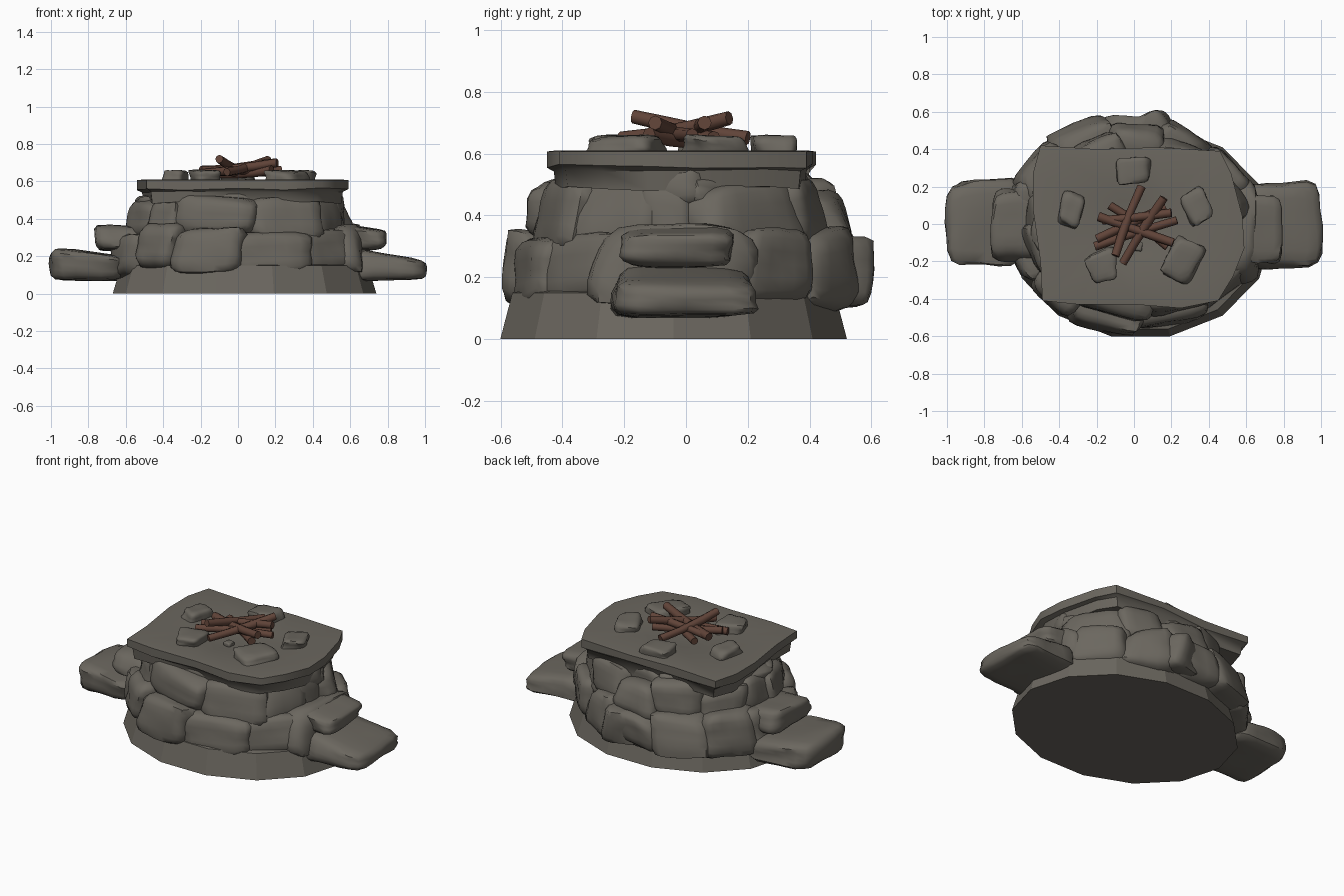
import bpy, bmesh, math, random
from mathutils import Vector, Matrix, noise

random.seed(5)
if "Cube" in bpy.data.objects:
    bpy.data.objects.remove(bpy.data.objects["Cube"])


def material(name, color):
    m = bpy.data.materials.new(name)
    m.use_nodes = True
    m.diffuse_color = (*color, 1)
    m.node_tree.nodes["Principled BSDF"].inputs["Base Color"].default_value = (*color, 1)
    return m


STONE = material("grey stone", (0.147, 0.135, 0.114))
WOOD = material("brown wood", (0.118, 0.057, 0.04))


def finish(bm, name, mat, angle=None):
    bmesh.ops.recalc_face_normals(bm, faces=bm.faces)
    me = bpy.data.meshes.new(name)
    bm.to_mesh(me)
    bm.free()
    me.materials.append(mat)
    ob = bpy.data.objects.new(name, me)
    bpy.context.collection.objects.link(ob)
    if angle:
        bpy.ops.object.select_all(action='DESELECT')
        ob.select_set(True)
        bpy.context.view_layer.objects.active = ob
        bpy.ops.object.shade_smooth_by_angle(angle=math.radians(angle))
    return ob


def stone(name, center, size, yaw=0, lean=0, rough=0.28, power=5, taper=0):
    """Pillowy block with randomly pulled corners; taper thins it toward its +x end."""
    bm = bmesh.new()
    bmesh.ops.create_cube(bm, size=2)
    bmesh.ops.subdivide_edges(bm, edges=bm.edges[:], cuts=5, use_grid_fill=True)
    corners = {(i, j, k): Vector([random.uniform(-rough, rough * 0.7) * s for s in (i, j, k)])
               for i in (-1, 1) for j in (-1, 1) for k in (-1, 1)}
    seed = Vector([random.uniform(0, 50) for _ in range(3)])
    half = Vector(size) / 2
    place = (Matrix.Translation(center) @ Matrix.Rotation(yaw, 4, 'Z')
             @ Matrix.Rotation(lean, 4, 'X'))
    for v in bm.verts:
        p = v.co.copy()
        q = p / sum(abs(c) ** power for c in p) ** (1 / power)
        for key, pull in corners.items():
            w = math.prod((1 + s * c) / 2 for s, c in zip(key, p))
            q += pull * w
        q *= 1 + 0.1 * noise.noise(p * 1.2 + seed)
        if taper:
            q.z = (q.z + 1) * (1 - taper * (1 + q.x) / 2) - 1
        v.co = place @ Vector(a * b for a, b in zip(q, half))
    return finish(bm, name, STONE, 50)


def loft(name, rings, mat, angle=None):
    """Skin a stack of equal-count rings and cap both ends."""
    bm = bmesh.new()
    loops = [[bm.verts.new(p) for p in ring] for ring in rings]
    n = len(loops[0])
    for a, b in zip(loops, loops[1:]):
        for i in range(n):
            j = (i + 1) % n
            bm.faces.new((a[i], a[j], b[j], b[i]))
    bm.faces.new(loops[0][::-1])
    bm.faces.new(loops[-1])
    return finish(bm, name, mat, angle)


def ellipse(rx, ry, z, n=14):
    return [(0.035 + rx * math.cos(math.tau * i / n),
             -0.04 + ry * math.sin(math.tau * i / n), z) for i in range(n)]


# Tapered foundation with a narrower core behind the wall stones
loft("foundation", [ellipse(0.705, 0.575, 0), ellipse(0.66, 0.535, 0.15),
                    ellipse(0.53, 0.43, 0.17), ellipse(0.47, 0.36, 0.5)], STONE)


# Courses of wall stones, each stone filling the span between two angles
def course(name, angles, rx, ry, z0, z1, depth, lean, cy=0):
    for k, (a, b) in enumerate(zip(angles, angles[1:] + [angles[0] + 360])):
        a, b = math.radians(a), math.radians(b)
        p = Vector((rx * math.cos(a), ry * math.sin(a), 0))
        q = Vector((rx * math.cos(b), ry * math.sin(b), 0))
        m = (a + b) / 2
        rim = Vector((rx * math.cos(m), ry * math.sin(m), 0))
        along = q - p
        out = Vector((along.y, -along.x, 0)).normalized()
        c = rim - out * (depth / 2 + random.uniform(-0.01, 0.015))
        c.y += cy
        c.z = (z0 + z1) / 2 + random.uniform(-0.02, 0.02)
        stone(f"{name}_{k + 1}", c, (along.length * 1.16, depth, z1 - z0),
              math.atan2(along.y, along.x) + random.uniform(-0.1, 0.1), lean)


course("lower_wall_stone", [-28, 22, 52, 78, 104, 130, 158, 187, 213, 237, 271, 302],
       0.675, 0.575, 0.085, 0.345, 0.26, -0.12)
course("middle_wall_stone", [-17, 3, 48, 74, 100, 130, 158, 185, 214, 234, 275, 312],
       0.59, 0.505, 0.265, 0.505, 0.25, -0.2)
course("upper_wall_stone", [10, 55, 100, 145, 190, 235, 280, 325],
       0.54, 0.4, 0.42, 0.55, 0.2, 0, -0.02)

# Stepping stones on both sides
stone("right_step", (-0.79, 0.01, 0.16), (0.44, 0.46, 0.18), 0, 0, 0.13, 6, 0.3)
stone("right_upper_step", (-0.64, 0, 0.3), (0.26, 0.38, 0.15), 0, 0, 0.15, 6, 0.1)
stone("left_step", (0.79, -0.01, 0.165), (0.44, 0.47, 0.18), 0, 0, 0.13, 6, 0.4)
stone("left_upper_step", (0.66, -0.02, 0.3), (0.25, 0.37, 0.14), 0, 0, 0.15, 6, 0.2)
stone("back_boulder", (0.11, 0.47, 0.21), (0.24, 0.24, 0.24), 0.5)

# Table slab with stepped edge and shallow fire hollow
outline = [(-.5, .42), (-.2, .40), (.12, .41), (.46, .39), (.52, .27), (.58, .04),
           (.59, -.13), (.53, -.28), (.45, -.41), (.25, -.45), (0, -.43), (-.3, -.43),
           (-.49, -.41), (-.50, -.2), (-.54, .08), (-.54, .27)]


def slab_ring(scale, z, wobble=0.0):
    return [(x * scale, y * scale, z + random.uniform(-wobble, wobble)) for x, y in outline]


def hollow_ring(r, z):
    return [(r * math.cos(t), r * math.sin(t) - 0.02, z)
            for t in (math.atan2(y, x) for x, y in outline)]


loft("table_slab", [slab_ring(0.82, 0.49), slab_ring(0.935, 0.485, 0.01),
                    slab_ring(0.95, 0.545, 0.006), slab_ring(1, 0.56, 0.008),
                    slab_ring(1, 0.607), slab_ring(0.94, 0.61),
                    hollow_ring(0.24, 0.61), hollow_ring(0.16, 0.595)], STONE, 50)

# Hearth stones around the fire
for k, (x, y, w, d, yaw) in enumerate([(-.33, .08, .13, .18, -.2), (0, .28, .21, .14, .1),
                                       (.33, .1, .16, .18, .5), (.26, -.2, .17, .21, -.5),
                                       (-.17, -.23, .17, .17, .3), (.02, -.12, .05, .05, 0)]):
    height = 0.08 if w > 0.1 else 0.04
    stone(f"hearth_stone_{k + 1}", (x, y, 0.58 + height / 2), (w, d, height), yaw, 0, 0.3, 6)


# Crossed firewood
def log(name, start, end, radius=0.024):
    start, end = Vector(start), Vector(end)
    turn = (end - start).to_track_quat('Z', 'Y')
    bend = turn @ Vector((random.uniform(-.012, .012), random.uniform(-.012, .012), 0))
    rings = []
    for t in (0, 0.35, 0.7, 1):
        c = start.lerp(end, t) + bend * math.sin(math.pi * t)
        r = radius * random.uniform(0.88, 1.08)
        rings.append([c + turn @ Vector((r * math.cos(a), r * math.sin(a), 0))
                      for a in (math.tau * i / 8 for i in range(8))])
    loft(name, rings, WOOD, 50)


for k, (start, end) in enumerate([
        ((.04, .2, .65), (-.1, -.17, .72)), ((.16, .14, .715), (-.06, -.21, .65)),
        ((.23, .02, .66), (-.21, -.12, .64)), ((-.19, .04, .66), (.21, -.1, .7)),
        ((-.13, .1, .64), (.18, -.12, .66)), ((.17, .09, .65), (-.2, -.08, .66)),
        ((.2, .06, .7), (-.17, .02, .65))]):
    log(f"log_{k + 1}", start, end)
